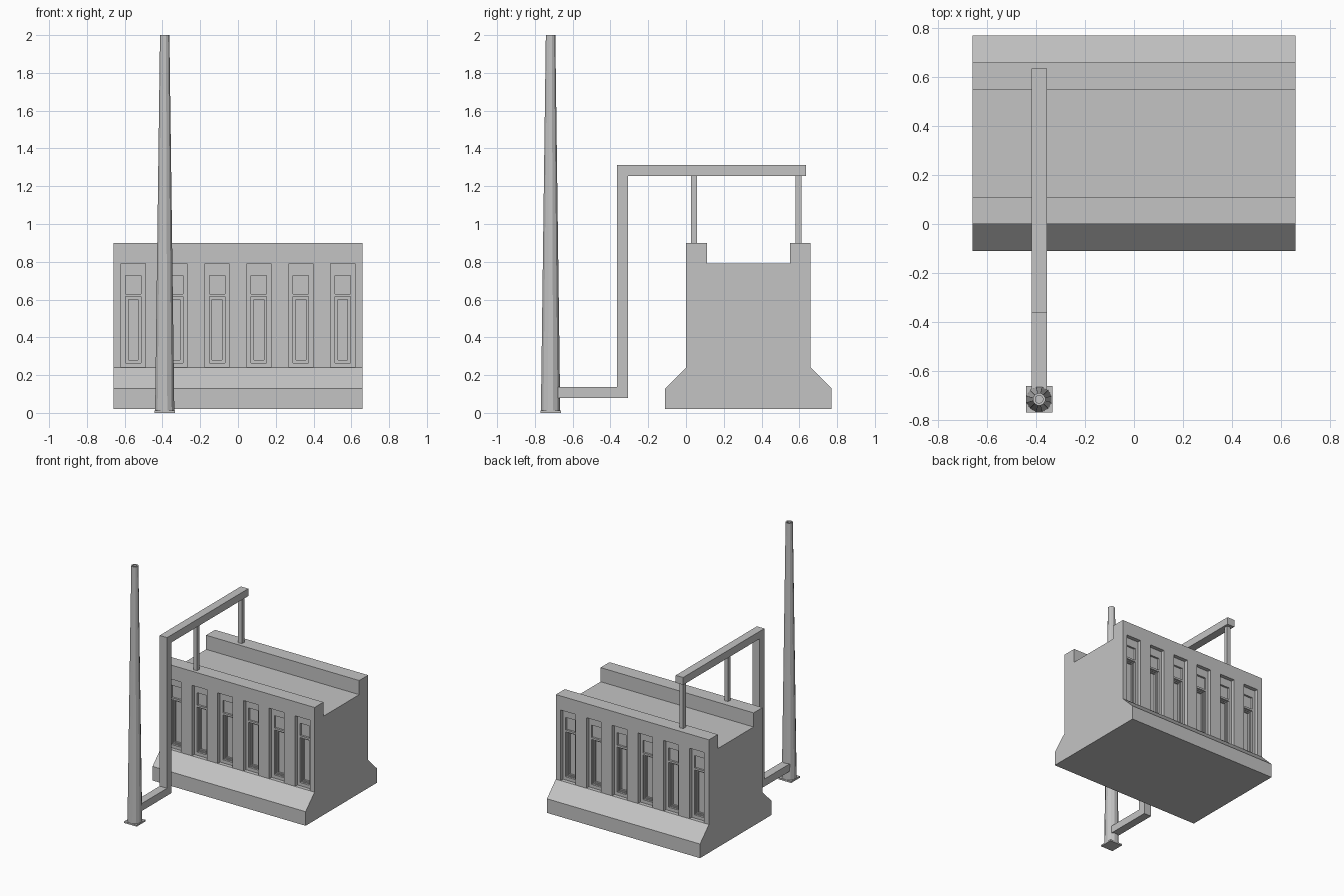
import bpy, bmesh, math
from mathutils import Matrix, Vector

cube = bpy.data.objects.get("Cube")
if cube:
    bpy.data.objects.remove(cube, do_unlink=True)

grey = bpy.data.materials.new("plain grey")
grey.use_nodes = True
grey.diffuse_color = (0.55, 0.55, 0.55, 1)
grey.node_tree.nodes["Principled BSDF"].inputs["Base Color"].default_value = (0.55, 0.55, 0.55, 1)


def finish(name, bm):
    bmesh.ops.recalc_face_normals(bm, faces=bm.faces)
    mesh = bpy.data.meshes.new(name)
    bm.to_mesh(mesh)
    bm.free()
    mesh.materials.append(grey)
    obj = bpy.data.objects.new(name, mesh)
    bpy.context.collection.objects.link(obj)
    return obj


def add_box(bm, lo, hi):
    lo, hi = Vector(lo), Vector(hi)
    mat = Matrix.Translation((lo + hi) / 2) @ Matrix.Diagonal((*(hi - lo), 1))
    bmesh.ops.create_cube(bm, size=1, matrix=mat)


def box(name, lo, hi):
    bm = bmesh.new()
    add_box(bm, lo, hi)
    return finish(name, bm)


def extrude_profile(name, points, x0, x1):
    bm = bmesh.new()
    face = bm.faces.new([bm.verts.new((x0, y, z)) for y, z in points])
    ext = bmesh.ops.extrude_face_region(bm, geom=[face])
    moved = [v for v in ext["geom"] if isinstance(v, bmesh.types.BMVert)]
    bmesh.ops.translate(bm, verts=moved, vec=(x1 - x0, 0, 0))
    return finish(name, bm)


# Main hall: half profile mirrored about its middle
MID = 0.33
half = [(0.44, 0.02), (0.44, 0.13), (0.33, 0.24), (0.33, 0.90), (0.22, 0.90), (0.22, 0.79)]
profile = [(MID - d, z) for d, z in half] + [(MID + d, z) for d, z in reversed(half)]
hall = extrude_profile("main_hall", profile, -0.66, 0.66)


# Stepped niches along the front and back walls
def carve(boxes, depth):
    bm = bmesh.new()
    for i in range(6):
        x = (i - 2.5) * 0.222
        for half_w, z0, z1 in boxes:
            add_box(bm, (x - half_w, -0.02, z0), (x + half_w, depth, z1))
            add_box(bm, (x - half_w, 2 * MID - depth, z0), (x + half_w, 2 * MID + 0.02, z1))
    cutter = finish("niche_cutter", bm)
    cutter.hide_render = True
    mod = hall.modifiers.new("niches", "BOOLEAN")
    mod.operation, mod.solver, mod.object = "DIFFERENCE", "EXACT", cutter
    bpy.context.view_layer.objects.active = hall
    bpy.ops.object.modifier_apply(modifier=mod.name)
    bpy.data.objects.remove(cutter, do_unlink=True)


carve([(0.064, 0.24, 0.79)], 0.03)
carve([(0.041, 0.63, 0.727), (0.041, 0.265, 0.615)], 0.045)
carve([(0.034, 0.272, 0.608)], 0.052)
carve([(0.026, 0.28, 0.60)], 0.065)

# Square duct from the chimney up and over the hall
PX, PY = -0.388, -0.717
duct = [(-0.70, 0.08), (-0.308, 0.08), (-0.308, 1.254), (0.635, 1.254),
        (0.635, 1.312), (-0.365, 1.312), (-0.365, 0.138), (-0.70, 0.138)]
extrude_profile("duct", duct, PX - 0.032, PX + 0.032)

# Duct supports standing on both parapets
for name, y in (("front_support", 0.043), ("back_support", 0.595)):
    box(name, (PX - 0.016, y - 0.016, 0.89), (PX + 0.016, y + 0.016, 1.26))

# Chimney base plate
box("chimney_base", (PX - 0.054, PY - 0.054, 0), (PX + 0.054, PY + 0.054, 0.012))

# Tapered chimney with a hollow mouth
bm = bmesh.new()
SIDES = 12
rings = []
for r, z in ((0.053, 0.01), (0.026, 2.0), (0.016, 2.0), (0.016, 1.93)):
    angles = [2 * math.pi * (k + 0.5) / SIDES for k in range(SIDES)]
    rings.append([bm.verts.new((PX + r * math.cos(a), PY + r * math.sin(a), z)) for a in angles])
for a, b in zip(rings, rings[1:]):
    for k in range(SIDES):
        n = (k + 1) % SIDES
        bm.faces.new((a[k], a[n], b[n], b[k]))
bm.faces.new(rings[0])
bm.faces.new(rings[-1])
finish("chimney", bm)
